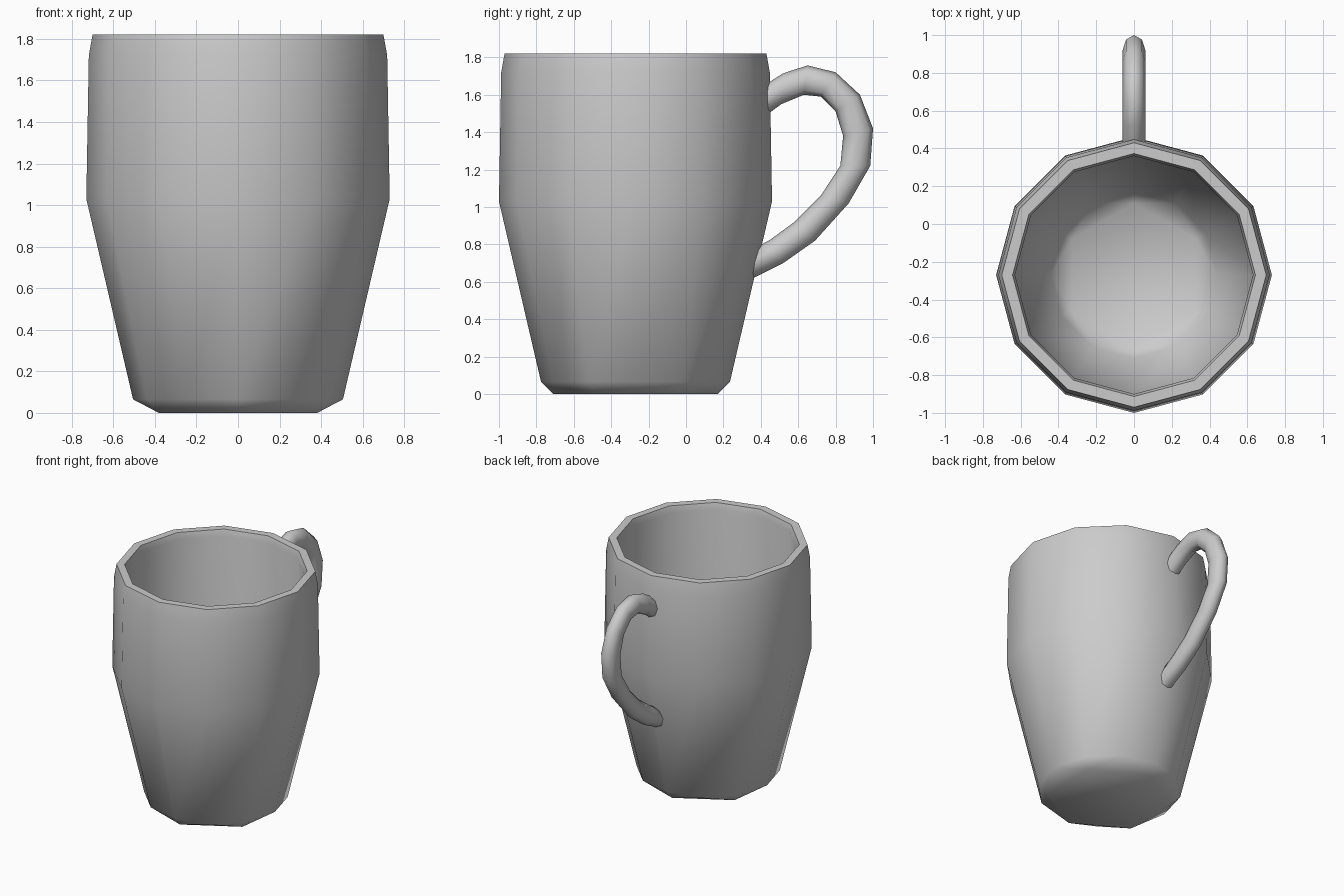
import bpy, bmesh, math

if "Cube" in bpy.data.objects:
    bpy.data.objects.remove(bpy.data.objects["Cube"])

N = 12
CY = -0.27


def finish(bm, name, angle):
    bmesh.ops.recalc_face_normals(bm, faces=bm.faces[:])
    me = bpy.data.meshes.new(name)
    bm.to_mesh(me)
    bm.free()
    ob = bpy.data.objects.new(name, me)
    bpy.context.collection.objects.link(ob)
    bpy.ops.object.select_all(action='DESELECT')
    ob.select_set(True)
    bpy.context.view_layer.objects.active = ob
    bpy.ops.object.shade_smooth_by_angle(angle=math.radians(angle))
    return ob


def bridge(bm, a, b):
    n = len(a)
    for i in range(n):
        j = (i + 1) % n
        bm.faces.new((a[i], a[j], b[j], b[i]))


def hex_cap(bm, ring, r, z):
    # twelve-sided ring tapers to a six-sided flat disc
    h = [bm.verts.new((r * math.cos(a), CY + r * math.sin(a), z))
         for a in (math.radians(30 + 60 * k) for k in range(6))]
    for k in range(6):
        a, b, c = (ring[(2 * k + d) % N] for d in (1, 2, 3))
        g = h[(k + 1) % 6]
        bm.faces.new((h[k], a, b))
        bm.faces.new((h[k], b, g))
        bm.faces.new((g, b, c))
    bm.faces.new(h)


# Cup: outer wall, rim, inner wall, with hexagonal base and floor
profile = [(0.505, 0.065), (0.73, 1.03), (0.718, 1.72), (0.70, 1.82),
           (0.643, 1.82), (0.63, 1.77), (0.652, 1.03), (0.44, 0.13)]
bm = bmesh.new()
rings = []
for r, z in profile:
    rings.append([bm.verts.new((r * math.cos(2 * math.pi * i / N),
                                CY + r * math.sin(2 * math.pi * i / N), z))
                  for i in range(N)])
for a, b in zip(rings, rings[1:]):
    bridge(bm, a, b)
hex_cap(bm, rings[0], 0.44, 0.0)
hex_cap(bm, rings[-1], 0.38, 0.08)
finish(bm, "cup", 40)

# Handle: oval sections between outer and inner edge points (y, z)
outer = [(0.40, 1.64), (0.52, 1.715), (0.65, 1.757), (0.80, 1.72), (0.93, 1.60), (1.0, 1.42),
         (0.985, 1.22), (0.87, 1.02), (0.69, 0.82), (0.52, 0.70), (0.33, 0.605)]
inner = [(0.40, 1.47), (0.51, 1.55), (0.63, 1.60), (0.72, 1.59), (0.80, 1.51), (0.84, 1.38),
         (0.825, 1.22), (0.72, 1.06), (0.58, 0.92), (0.45, 0.825), (0.36, 0.775)]
bm = bmesh.new()
loops = []
for (oy, oz), (iy, iz) in zip(outer, inner):
    loop = []
    for k in range(8):
        t = 2 * math.pi * k / 8
        s = math.cos(t) / 2
        loop.append(bm.verts.new((0.06 * math.sin(t), (oy + iy) / 2 + s * (oy - iy),
                                  (oz + iz) / 2 + s * (oz - iz))))
    loops.append(loop)
for a, b in zip(loops, loops[1:]):
    bridge(bm, a, b)
bm.faces.new(loops[0])
bm.faces.new(loops[-1])
finish(bm, "handle", 60)
